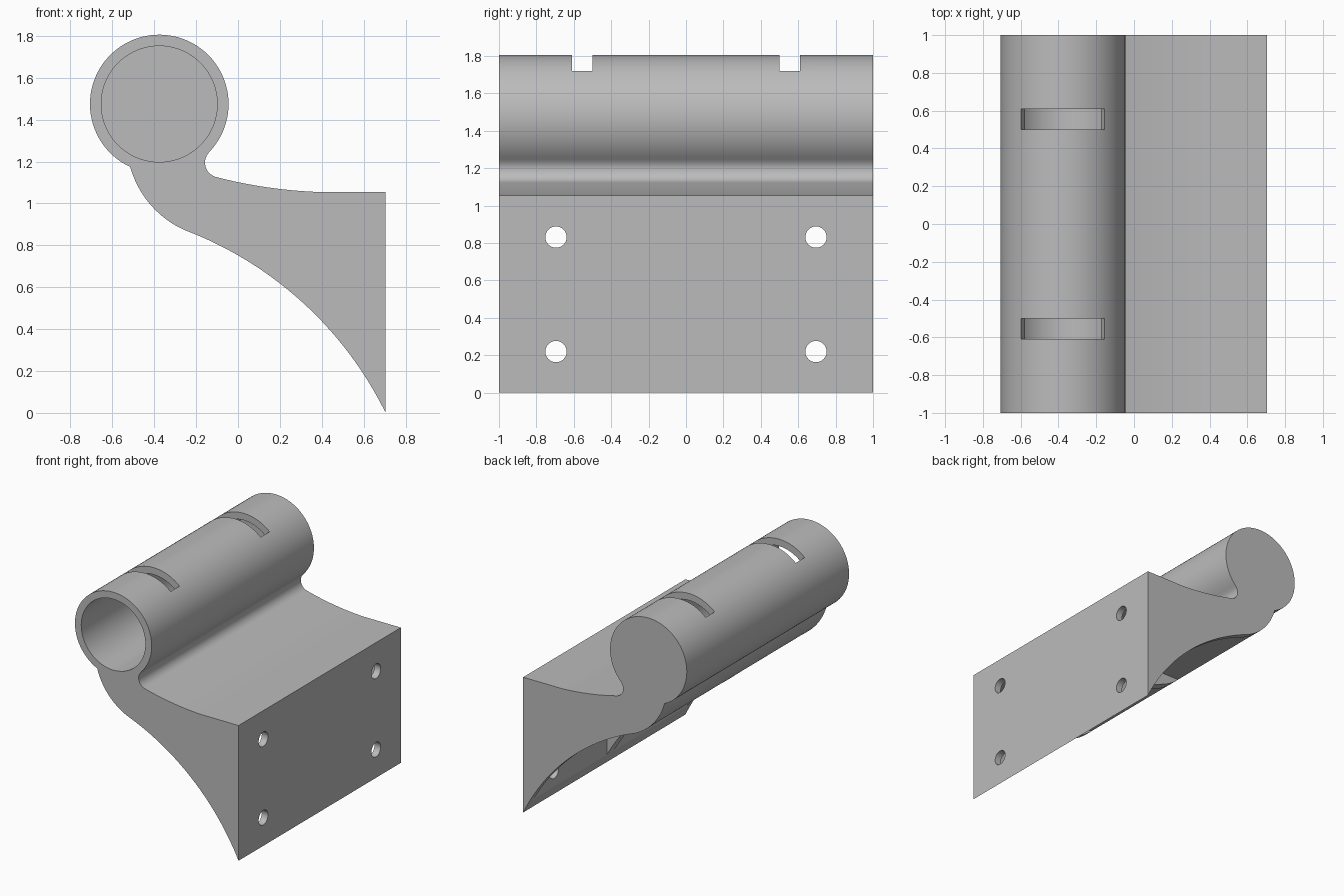
import bpy
import bmesh
import math
from mathutils import Vector

cube = bpy.data.objects.get("Cube")
if cube:
    bpy.data.objects.remove(cube, do_unlink=True)

# Main dimensions
TUBE = Vector((-0.376, 1.475))
R_OUT, R_IN = 0.331, 0.277
WALL = 0.053
LENGTH = 2.0
CEILING = 0.96

# Single grey material
grey = bpy.data.materials.new("plain grey")
grey.use_nodes = True
colour = (0.5, 0.5, 0.5, 1)
grey.diffuse_color = colour
grey.node_tree.nodes["Principled BSDF"].inputs["Base Color"].default_value = colour


def circle_arc(c, r, a0, a1, n):
    return [Vector((c[0] + r * math.cos(a0 + (a1 - a0) * i / n),
                    c[1] + r * math.sin(a0 + (a1 - a0) * i / n))) for i in range(n + 1)]


def arc_through(a, b, c, n):
    """Arc from a to c passing through b."""
    d = 2 * (a[0] * (b[1] - c[1]) + b[0] * (c[1] - a[1]) + c[0] * (a[1] - b[1]))
    sa, sb, sc = (p[0] ** 2 + p[1] ** 2 for p in (a, b, c))
    ux = (sa * (b[1] - c[1]) + sb * (c[1] - a[1]) + sc * (a[1] - b[1])) / d
    uy = (sa * (c[0] - b[0]) + sb * (a[0] - c[0]) + sc * (b[0] - a[0])) / d
    t0, t1, t2 = (math.atan2(p[1] - uy, p[0] - ux) for p in (a, b, c))
    sweep, mid = (t2 - t0) % math.tau, (t1 - t0) % math.tau
    if mid > sweep:
        sweep -= math.tau
    return circle_arc((ux, uy), math.hypot(a[0] - ux, a[1] - uy), t0, t0 + sweep, n)


def prism(name, outline, start, end, axis="y"):
    """Extrude an outline along y (outline in x, z) or along x (outline in y, z)."""
    def place(p, d):
        return (p[0], d, p[1]) if axis == "y" else (d, p[0], p[1])
    bm = bmesh.new()
    near = [bm.verts.new(place(p, start)) for p in outline]
    far = [bm.verts.new(place(p, end)) for p in outline]
    bm.faces.new(near)
    bm.faces.new(far)
    for i in range(len(near)):
        j = (i + 1) % len(near)
        bm.faces.new((near[i], near[j], far[j], far[i]))
    bmesh.ops.recalc_face_normals(bm, faces=bm.faces)
    mesh = bpy.data.meshes.new(name)
    bm.to_mesh(mesh)
    bm.free()
    obj = bpy.data.objects.new(name, mesh)
    bpy.context.collection.objects.link(obj)
    mesh.materials.append(grey)
    return obj


# Bracket profile: tube, neck, curved underside, flat mounting face, top and fillet
neck, under = (-0.515, 1.175), (-0.26, 0.875)
throat, fillet = (-0.135, 1.247), (-0.1, 1.125)
a_right = math.atan2(throat[1] - TUBE.y, throat[0] - TUBE.x)
a_left = math.atan2(neck[1] - TUBE.y, neck[0] - TUBE.x) + math.tau
profile = circle_arc(TUBE, R_OUT, a_right, a_left, 72)
profile += arc_through(neck, (-0.41, 0.985), under, 12)[1:]
profile += arc_through(under, (0.3, 0.535), (0.705, 0), 28)[1:]
profile += [Vector((0.705, 1.055))]
profile += arc_through((0.38, 1.055), (0.12, 1.08), fillet, 12)
profile += arc_through(fillet, (-0.157, 1.185), throat, 12)[1:-1]
bracket = prism("hinge_bracket", profile, -LENGTH / 2, LENGTH / 2)

# Bore, open at the front and closed at the back
cutters = [prism("bore_cutter", circle_arc(TUBE, R_IN, 0, math.tau, 80)[:-1],
                 -1.1, LENGTH / 2 - WALL)]

# Slots across the top of the tube
slot = [TUBE + Vector(p) for p in ((-0.198, 0.185), (0.198, 0.185), (0.26, 0.35), (-0.26, 0.35))]
for side in (-1, 1):
    cutters.append(prism("slot_cutter", slot, side * 0.5, side * 0.61))

    # Underside pocket on each side of the central rib
    pocket = [(-1, -0.2), (0.705 - WALL, -0.2), (0.705 - WALL, CEILING), (-1, CEILING)]
    cutters.append(prism("pocket_cutter", pocket, side * 0.045, side * (1 - WALL)))

    # Screw holes in the mounting plate
    for z in (0.22, 0.832):
        hole = circle_arc((side * 0.695, z), 0.057, 0, math.tau, 32)[:-1]
        cutters.append(prism("screw_hole_cutter", hole, 0.5, 0.8, axis="x"))

for cutter in cutters:
    cutter.hide_render = True
    mod = bracket.modifiers.new(cutter.name, "BOOLEAN")
    mod.operation = "DIFFERENCE"
    mod.solver = "EXACT"
    mod.object = cutter

# Bake the cuts and discard the cutters
bpy.context.view_layer.update()
graph = bpy.context.evaluated_depsgraph_get()
final = bpy.data.meshes.new_from_object(bracket.evaluated_get(graph))
bracket.modifiers.clear()
bracket.data = final
for cutter in cutters:
    bpy.data.objects.remove(cutter, do_unlink=True)

# Smooth curved walls, keep edges crisp
for obj in bpy.context.selected_objects:
    obj.select_set(False)
bracket.select_set(True)
bpy.context.view_layer.objects.active = bracket
bpy.ops.object.shade_smooth_by_angle(angle=math.radians(25))
